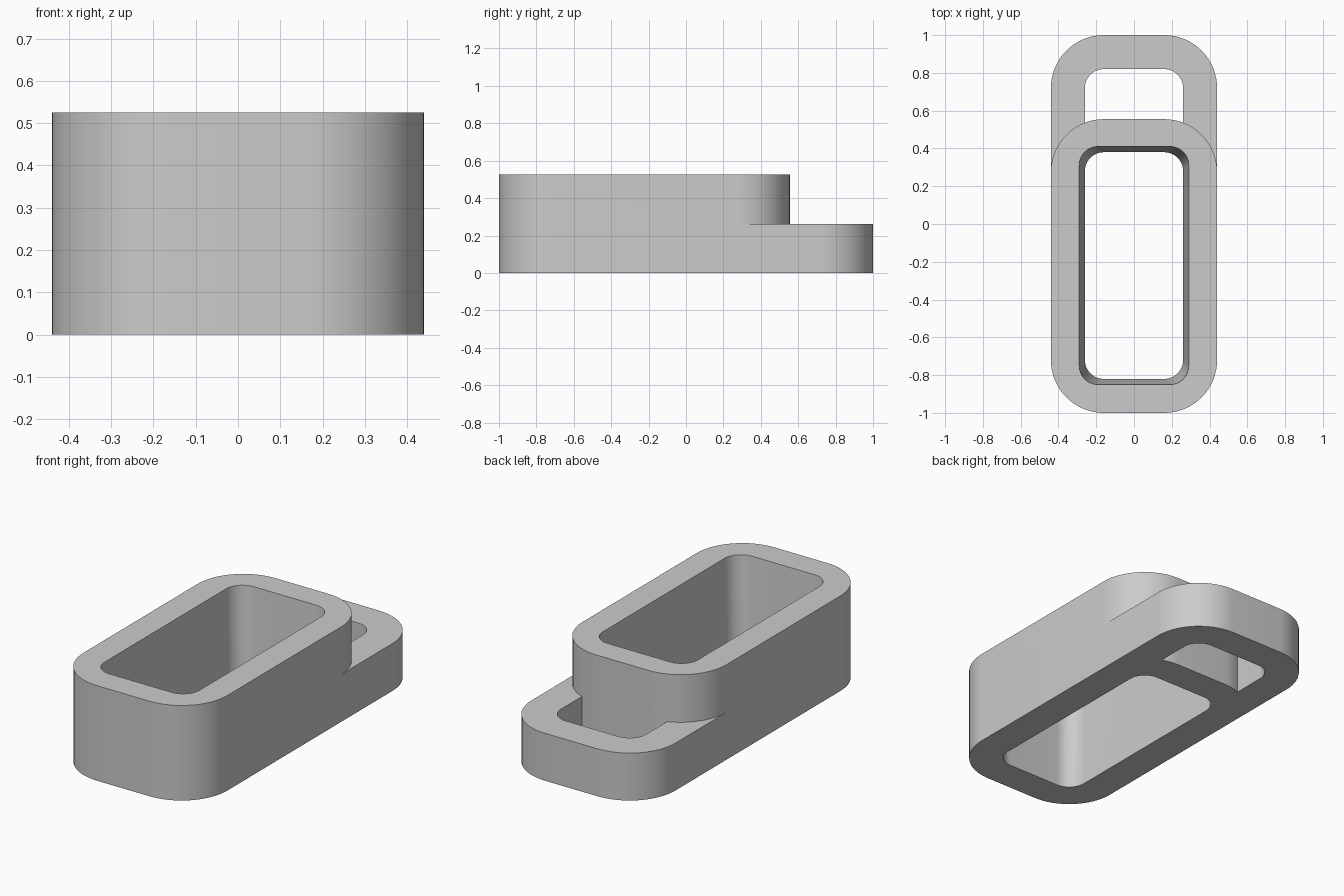
import bpy, bmesh, math

if "Cube" in bpy.data.objects:
    bpy.data.objects.remove(bpy.data.objects["Cube"])

HALF_W, TOP, STEP = 0.44, 0.525, 0.262
RADIUS, TOWER_BACK = 0.28, 0.555
HOLE_W, HOLE_R, TAPER = 0.26, 0.1, 0.03

grey = bpy.data.materials.new("plain grey")
grey.use_nodes = True
grey.diffuse_color = (0.6, 0.6, 0.6, 1)
grey.node_tree.nodes["Principled BSDF"].inputs["Base Color"].default_value = grey.diffuse_color


def arc(cx, cy, r, start, end, steps=16):
    """Points on an arc, angles in degrees."""
    angles = [math.radians(start + (end - start) * i / steps) for i in range(steps + 1)]
    return [(cx + r * math.cos(a), cy + r * math.sin(a)) for a in angles]


def back_end(half_w, y, r):
    """Both rounded corners of an end that faces the back."""
    return arc(half_w - r, y - r, r, 0, 90) + arc(r - half_w, y - r, r, 90, 180)


def rounded_rect(half_w, y0, y1, r):
    return (back_end(half_w, y1, r) + arc(r - half_w, y0 + r, r, 180, 270)
            + arc(half_w - r, y0 + r, r, 270, 360))


def loft(name, lower, upper, z0, z1):
    """Closed solid between two outlines with matching points."""
    bm = bmesh.new()
    low = [bm.verts.new((x, y, z0)) for x, y in lower]
    high = [bm.verts.new((x, y, z1)) for x, y in upper]
    bm.faces.new(low[::-1])
    bm.faces.new(high)
    for i in range(len(low)):
        j = (i + 1) % len(low)
        bm.faces.new((low[i], low[j], high[j], high[i]))
    bmesh.ops.recalc_face_normals(bm, faces=bm.faces)
    mesh = bpy.data.meshes.new(name)
    bm.to_mesh(mesh)
    bm.free()
    mesh.materials.append(grey)
    obj = bpy.data.objects.new(name, mesh)
    bpy.context.collection.objects.link(obj)
    return obj


# Main block at full height
outline = rounded_rect(HALF_W, -1, 1, RADIUS)
body = loft("stepped_body", outline, outline, 0, TOP)

# Step cutter: everything behind the rounded end of the tall part
tower_end = back_end(HALF_W, TOWER_BACK, RADIUS)
side_y = TOWER_BACK - RADIUS
step = tower_end + [(-0.6, side_y), (-0.6, 1.2), (0.6, 1.2), (0.6, side_y)]
cutters = [loft("step_cutter", step, step, STEP, 0.8)]


# Main opening, widening towards the top
def opening(z):
    grow = TAPER * z / TOP
    return rounded_rect(HOLE_W + grow, -0.82 - grow, 0.38 + grow, HOLE_R)


cutters.append(loft("opening_cutter", opening(-0.1), opening(0.7), -0.1, 0.7))

# Small rear opening, its front edge following the tall part
rim_y = side_y + math.sqrt(RADIUS ** 2 - (HOLE_W - HALF_W + RADIUS) ** 2)
front_edge = [p for p in tower_end if abs(p[0]) < HOLE_W - 0.001]
rear = (back_end(HOLE_W, 0.82, HOLE_R) + [(-HOLE_W, rim_y)]
        + front_edge[::-1] + [(HOLE_W, rim_y)])
cutters.append(loft("rear_opening_cutter", rear, rear, -0.1, 0.4))

# Apply the cuts
bpy.context.view_layer.objects.active = body
body.select_set(True)
for cutter in cutters:
    mod = body.modifiers.new(cutter.name, "BOOLEAN")
    mod.operation = "DIFFERENCE"
    mod.solver = "EXACT"
    mod.object = cutter
    bpy.ops.object.modifier_apply(modifier=mod.name)
    bpy.data.objects.remove(cutter)

bpy.ops.object.shade_smooth_by_angle(angle=math.radians(30))
